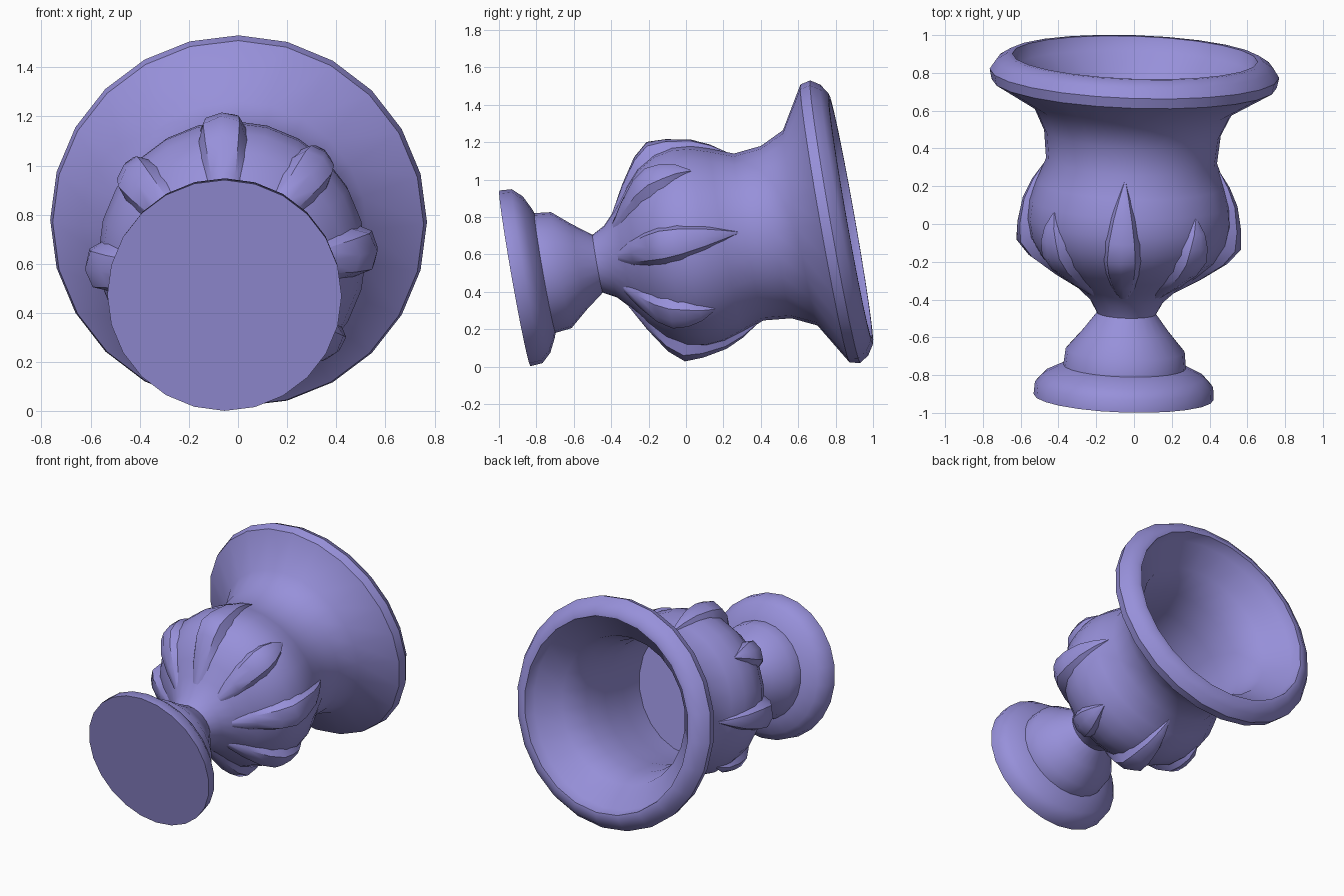
import bpy, bmesh, math
from mathutils import Vector, Matrix

if "Cube" in bpy.data.objects:
    bpy.data.objects.remove(bpy.data.objects["Cube"])

# Tilted urn axis: local z runs from the foot to the rim
ORIGIN = Vector((-0.055, -0.915, 0.472))
AXIS = Vector((0.033, 0.984, 0.174)).normalized()
side = (Vector((1, 0, 0)) - AXIS * AXIS.x).normalized()
up = AXIS.cross(side)
FRAME = Matrix.Translation(ORIGIN) @ Matrix((side, up, AXIS)).transposed().to_4x4()
SEG = 24

violet = bpy.data.materials.new("violet")
violet.diffuse_color = (0.31, 0.28, 0.70, 1)
violet.use_nodes = True
violet.node_tree.nodes["Principled BSDF"].inputs["Base Color"].default_value = violet.diffuse_color


def finish(name, verts, faces, angle=42):
    me = bpy.data.meshes.new(name)
    me.from_pydata([FRAME @ Vector(v) for v in verts], [], faces)
    bm = bmesh.new()
    bm.from_mesh(me)
    bmesh.ops.recalc_face_normals(bm, faces=bm.faces)
    bm.to_mesh(me)
    bm.free()
    me.materials.append(violet)
    ob = bpy.data.objects.new(name, me)
    bpy.context.collection.objects.link(ob)
    bpy.ops.object.select_all(action='DESELECT')
    ob.select_set(True)
    bpy.context.view_layer.objects.active = ob
    bpy.ops.object.shade_smooth_by_angle(angle=math.radians(angle))
    return ob


def lathe(name, profile):
    # profile of (height, radius), closed by a flat cap at each end
    verts, faces = [], []
    for t, r in profile:
        for i in range(SEG):
            a = math.tau * i / SEG
            verts.append((r * math.cos(a), r * math.sin(a), t))
    for k in range(len(profile) - 1):
        for i in range(SEG):
            j = (i + 1) % SEG
            faces.append((k * SEG + i, k * SEG + j, (k + 1) * SEG + j, (k + 1) * SEG + i))
    last = (len(profile) - 1) * SEG
    faces += [tuple(range(SEG)), tuple(range(last, last + SEG))]
    return finish(name, verts, faces)


# Urn: foot, stem, bowl, flared rim and hollow inside
bowl = [(0.60, 0.28), (0.67, 0.375), (0.75, 0.465), (0.85, 0.525), (0.95, 0.545),
        (1.05, 0.535), (1.15, 0.50), (1.27, 0.453)]
lathe("urn", [(0, 0.477), (0.067, 0.472), (0.118, 0.424), (0.155, 0.35), (0.164, 0.325),
              (0.252, 0.315), (0.35, 0.232), (0.45, 0.157), (0.52, 0.195)] + bowl +
      [(1.42, 0.468), (1.55, 0.53), (1.685, 0.755), (1.74, 0.767), (1.79, 0.735),
       (1.825, 0.68), (1.825, 0.65), (1.75, 0.63), (1.64, 0.49), (1.45, 0.435),
       (1.27, 0.42), (1.05, 0.44), (0.87, 0.44)])


def body_radius(t):
    pts = [(0.52, 0.195)] + bowl
    for (t0, r0), (t1, r1) in zip(pts, pts[1:]):
        if t <= t1:
            return r0 + (r1 - r0) * (t - t0) / (t1 - t0)
    return pts[-1][1]


# Raised pointed leaves, long and short in turn: (height, half width, relief)
long_leaf = [(0.57, 0.03, 0.0), (0.65, 0.075, 0.045), (0.74, 0.10, 0.075), (0.82, 0.11, 0.09),
             (0.92, 0.105, 0.055), (1.05, 0.075, 0.035), (1.15, 0.04, 0.025), (1.235, 0.006, 0.0)]
short_leaf = [(0.57, 0.03, 0.0), (0.64, 0.07, 0.045), (0.72, 0.095, 0.07), (0.80, 0.105, 0.075),
              (0.88, 0.095, 0.05), (0.96, 0.06, 0.03), (1.04, 0.006, 0.0)]
section = [(-1, None), (-0.6, 0.75), (0, 1), (0.6, 0.75), (1, None)]
for n in range(8):
    stations = short_leaf if n % 2 else long_leaf
    turn = Matrix.Rotation(-math.radians(4 + 45 * n), 4, 'Z')
    verts, faces = [], []
    for t, w, h in stations:
        for s, k in section:
            rad = body_radius(t) + (-0.02 if k is None else k * h)
            a = s * w / body_radius(t)
            verts.append(turn @ Vector((rad * math.cos(a), rad * math.sin(a), t)))
    m = len(section)
    for k in range(len(stations) - 1):
        for i in range(m - 1):
            faces.append((k * m + i, k * m + i + 1, (k + 1) * m + i + 1, (k + 1) * m + i))
    finish(f"leaf_{n + 1}", verts, faces)
